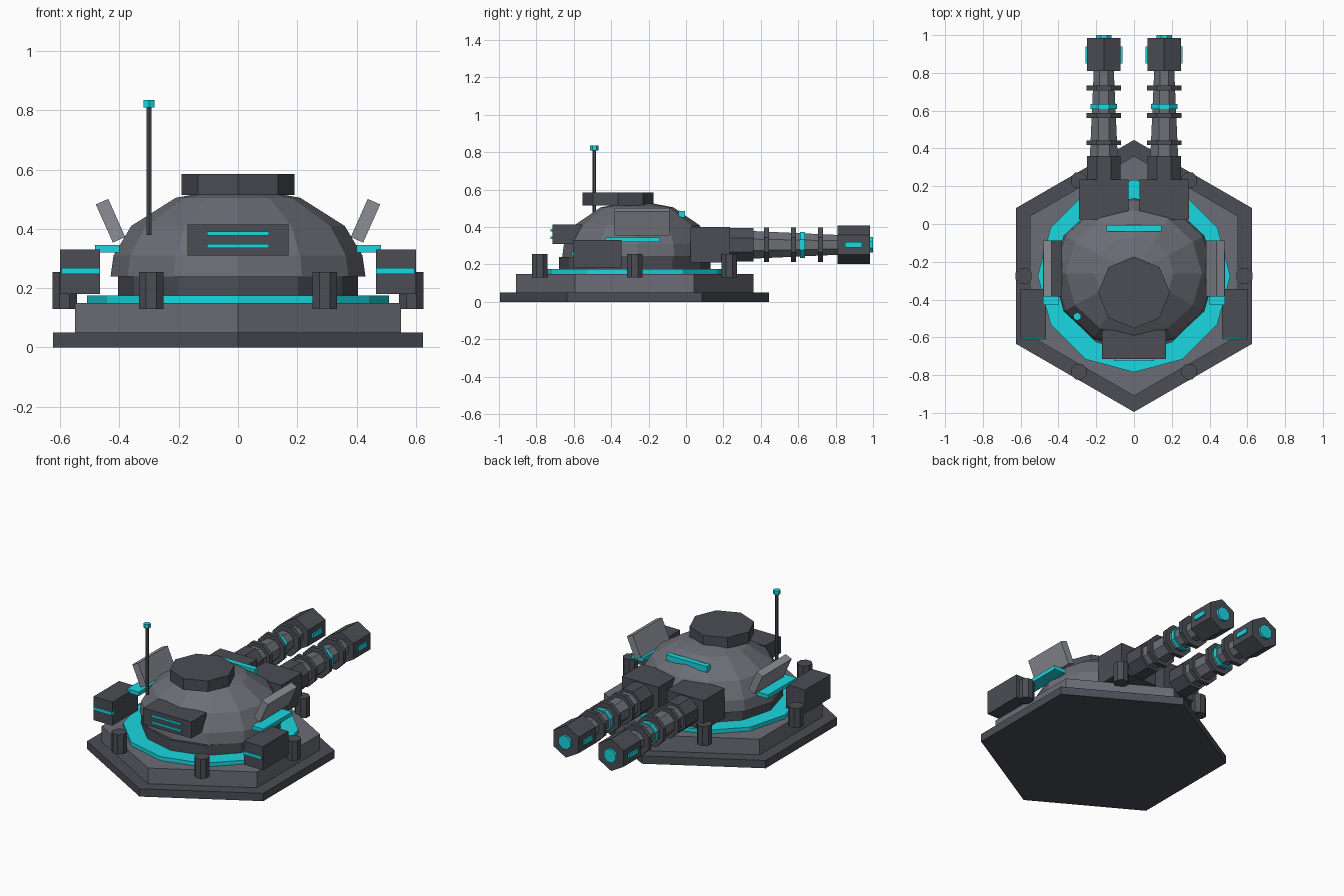
import bpy, bmesh
from math import sin, cos, pi, radians

if "Cube" in bpy.data.objects:
    bpy.data.objects.remove(bpy.data.objects["Cube"])


def material(name, color):
    m = bpy.data.materials.new(name)
    m.diffuse_color = (*color, 1)
    m.use_nodes = True
    m.node_tree.nodes["Principled BSDF"].inputs["Base Color"].default_value = m.diffuse_color
    return m


DARK = material("dark_grey", (0.07, 0.075, 0.09))
MID = material("mid_grey", (0.15, 0.155, 0.18))
LIGHT = material("light_grey", (0.26, 0.27, 0.30))
CYAN = material("cyan_glow", (0.01, 0.68, 0.75))


def finish(name, bm, mat, loc, rot=(0, 0, 0)):
    bmesh.ops.recalc_face_normals(bm, faces=bm.faces)
    me = bpy.data.meshes.new(name)
    bm.to_mesh(me)
    bm.free()
    me.materials.append(mat)
    ob = bpy.data.objects.new(name, me)
    ob.location, ob.rotation_euler = loc, rot
    bpy.context.collection.objects.link(ob)
    return ob


def lathe(name, profile, sides, mat, loc, start=pi / 2, rot=(0, 0, 0), sy=1.0):
    """Flat-sided turned solid from (radius, height) points, capped at both ends."""
    bm = bmesh.new()
    rings = []
    for r, z in profile:
        angles = [start + 2 * pi * i / sides for i in range(sides)]
        rings.append([bm.verts.new((r * cos(a), r * sin(a) * sy, z)) for a in angles])
    for a, b in zip(rings, rings[1:]):
        for i in range(sides):
            j = (i + 1) % sides
            bm.faces.new((a[i], a[j], b[j], b[i]))
    bm.faces.new(rings[0])
    bm.faces.new(rings[-1])
    return finish(name, bm, mat, loc, rot)


def box(name, lo, hi, mat, rot=(0, 0, 0)):
    bm = bmesh.new()
    bmesh.ops.create_cube(bm, size=1)
    bmesh.ops.scale(bm, vec=[h - l for l, h in zip(lo, hi)], verts=bm.verts)
    return finish(name, bm, mat, [(l + h) / 2 for l, h in zip(lo, hi)], rot)


def side_box(name, s, lo, hi, mat, tilt=0):
    """Box given for the right side (s=1), mirrored for s=-1."""
    xs = sorted((s * lo[0], s * hi[0]))
    return box(name, (xs[0], *lo[1:]), (xs[1], *hi[1:]), mat, (0, s * tilt, 0))


CY = -0.275  # centre of the base in y

# Stepped hexagonal base, glowing ring and neck
lathe("base_plate", [(0.72, 0), (0.72, 0.05)], 6, DARK, (0, CY, 0))
lathe("base_step", [(0.635, 0.05), (0.635, 0.15)], 6, MID, (0, CY, 0))
lathe("glow_ring", [(0.51, 0.15), (0.51, 0.175)], 12, CYAN, (0, CY, 0))
lathe("neck", [(0.405, 0.175), (0.405, 0.24)], 12, DARK, (0, CY, 0))

# Posts around the base
for i in range(6):
    a = i * pi / 3
    lathe("base_post", [(0.045, 0.13), (0.045, 0.255)], 8, DARK,
          (0.585 * cos(a), CY + 0.585 * sin(a), 0), start=pi / 8)

# Faceted dome and roof hatch
lathe("dome", [(0.43, 0.24), (0.42, 0.31), (0.36, 0.41), (0.21, 0.505), (0.10, 0.525)],
      12, MID, (0, -0.262, 0), sy=0.93)
lathe("roof_hatch", [(0.19, 0.515), (0.19, 0.585)], 8, DARK, (0, -0.363, 0))

# Front vent with two glowing slots, and the sight bar on the gun side
box("front_vent", (-0.17, -0.715, 0.31), (0.17, -0.56, 0.415), DARK)
for z in (0.342, 0.384):
    box("vent_slot", (-0.105, -0.725, z - 0.007), (0.105, -0.70, z + 0.007), CYAN)
box("sight_bar", (-0.145, -0.04, 0.45), (0.145, -0.005, 0.487), CYAN)

# Antenna
lathe("antenna_mast", [(0.01, 0.38), (0.01, 0.81)], 6, DARK, (-0.30, -0.49, 0))
lathe("antenna_tip", [(0.022, 0.81), (0.022, 0.835)], 6, CYAN, (-0.30, -0.49, 0))

for s in (-1, 1):
    # Side pods, side lights and tilted armour panels
    side_box("side_pod", s, (0.465, -0.605, 0.18), (0.60, -0.345, 0.33), DARK)
    side_box("pod_light", s, (0.465, -0.612, 0.247), (0.595, -0.59, 0.268), CYAN)
    side_box("side_light", s, (0.40, -0.43, 0.32), (0.483, -0.14, 0.345), CYAN)
    side_box("armour_panel", s, (0.407, -0.383, 0.357), (0.453, -0.087, 0.498), LIGHT,
             tilt=radians(24))

    # Twin guns, turned along +y
    x, z = s * 0.16, 0.305
    box("gun_mount", (x - 0.13, 0.025, 0.21), (x + 0.13, 0.235, 0.40), DARK)

    def gun_part(name, r0, y0, r1, y1, sides, mat):
        lathe(name, [(r0, y0), (r1, y1)], sides, mat, (x, 0, z), rot=(-pi / 2, 0, 0),
              start=pi / 8 if sides == 8 else pi / 2)

    gun_part("gun_collar", 0.097, 0.22, 0.097, 0.36, 8, DARK)
    gun_part("gun_barrel", 0.08, 0.35, 0.057, 0.82, 8, MID)
    for y in (0.43, 0.575, 0.72):
        gun_part("barrel_band", 0.1, y - 0.013, 0.1, y + 0.013, 8, DARK)
    gun_part("barrel_glow_band", 0.075, 0.61, 0.075, 0.635, 8, CYAN)
    gun_part("muzzle", 0.103, 0.81, 0.103, 0.985, 6, DARK)
    gun_part("muzzle_glow", 0.045, 0.98, 0.045, 1.0, 8, CYAN)
    box("muzzle_light", (x - 0.098, 0.85, z - 0.015), (x + 0.098, 0.94, z + 0.015), CYAN)
